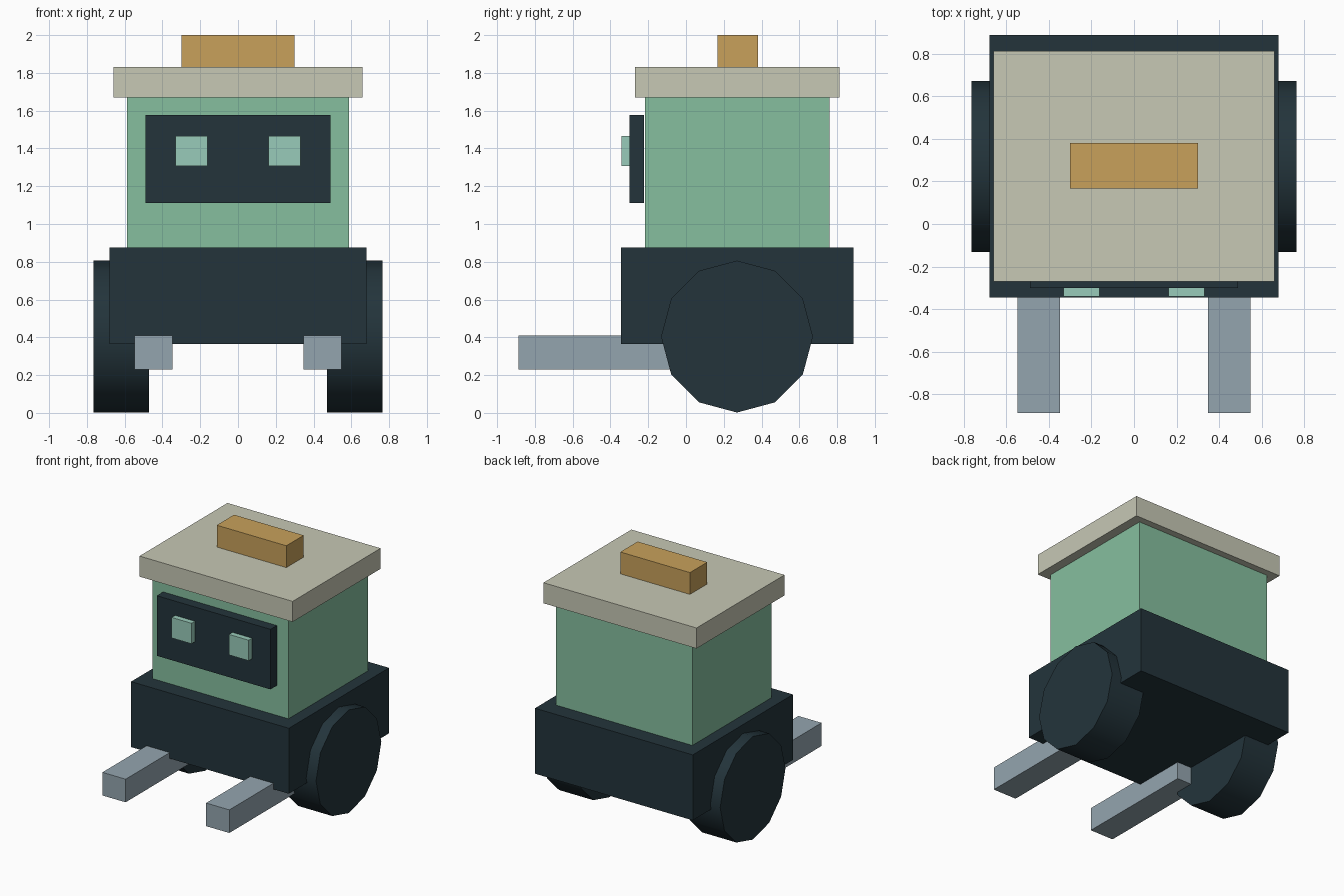
import bpy, math

if "Cube" in bpy.data.objects:
    bpy.data.objects.remove(bpy.data.objects["Cube"])


def material(name, r, g, b):
    def lin(c):
        c /= 255
        return c / 12.92 if c <= 0.04045 else ((c + 0.055) / 1.055) ** 2.4
    m = bpy.data.materials.new(name)
    m.diffuse_color = (lin(r), lin(g), lin(b), 1)
    m.use_nodes = True
    m.node_tree.nodes["Principled BSDF"].inputs["Base Color"].default_value = m.diffuse_color
    return m


dark = material("dark slate", 35, 52, 59)
green = material("soft green", 134, 191, 159)
cream = material("warm grey", 199, 200, 181)
amber = material("amber", 200, 161, 91)
steel = material("steel grey", 148, 165, 175)
mint = material("pale mint", 153, 203, 186)


def box(name, x, y, z, mat):
    """Box spanning the (min, max) ranges x, y and z."""
    bpy.ops.mesh.primitive_cube_add(size=1, location=[(a + b) / 2 for a, b in (x, y, z)])
    ob = bpy.context.object
    ob.name = name
    ob.scale = [b - a for a, b in (x, y, z)]
    bpy.ops.object.transform_apply(location=False, rotation=False, scale=True)
    ob.data.materials.append(mat)
    return ob


# body, head, lid and top handle
box("base", (-0.68, 0.68), (-0.345, 0.888), (0.365, 0.875), dark)
box("head", (-0.587, 0.587), (-0.217, 0.76), (0.875, 1.67), green)
box("lid", (-0.66, 0.66), (-0.27, 0.813), (1.67, 1.83), cream)
box("top_handle", (-0.30, 0.30), (0.167, 0.38), (1.83, 2.0), amber)

# face plate
box("face_panel", (-0.49, 0.49), (-0.30, -0.222), (1.11, 1.578), dark)

# mirrored parts: eyes, forks and twelve-sided wheels
for side, s in (("left", -1), ("right", 1)):
    def span(a, b):
        return tuple(sorted((s * a, s * b)))

    box(side + "_eye", span(0.162, 0.332), (-0.342, -0.30), (1.307, 1.467), mint)
    box(side + "_fork", span(0.347, 0.547), (-0.888, 0.066), (0.231, 0.411), steel)

    bpy.ops.mesh.primitive_cylinder_add(
        vertices=12, radius=0.402, depth=0.295,
        location=(s * 0.6175, 0.27, 0.404), rotation=(0, math.pi / 2, 0))
    wheel = bpy.context.object
    wheel.name = side + "_wheel"
    wheel.data.materials.append(dark)
    bpy.ops.object.shade_smooth_by_angle(angle=math.radians(40))
